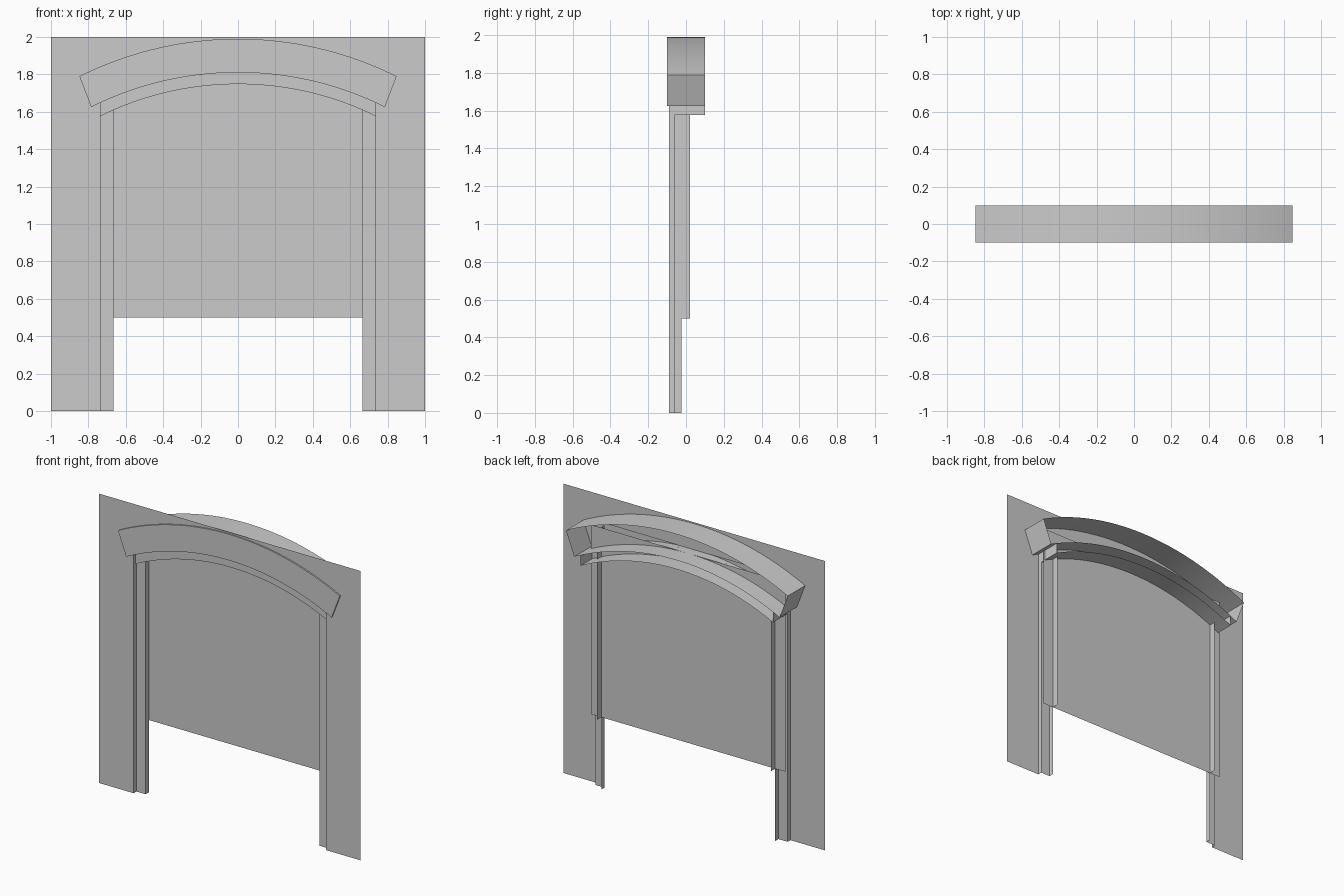
import bpy
import math

cube = bpy.data.objects.get("Cube")
if cube:
    bpy.data.objects.remove(cube)

grey = bpy.data.materials.new("plain_grey")
grey.use_nodes = True
colour = (0.6, 0.6, 0.6, 1)
grey.diffuse_color = colour
grey.node_tree.nodes["Principled BSDF"].inputs["Base Color"].default_value = colour

OPENING = 0.735    # half width of the wall opening
REVEAL = 0.665     # half width inside the jambs
HEAD = 1.81        # top of the opening
PANEL_Y = -0.025   # depth of the panel behind the jambs
STEPS = 40


def build(name, verts, faces, smooth=False):
    mesh = bpy.data.meshes.new(name)
    mesh.from_pydata(verts, [], faces)
    mesh.materials.append(grey)
    obj = bpy.data.objects.new(name, mesh)
    bpy.context.collection.objects.link(obj)
    if smooth:
        bpy.ops.object.select_all(action='DESELECT')
        obj.select_set(True)
        bpy.context.view_layer.objects.active = obj
        bpy.ops.object.shade_smooth_by_angle(angle=math.radians(30))


def loft(name, rows, smooth=False):
    """Skin a sheet across equal rows of points."""
    n = len(rows[0])
    verts = [p for row in rows for p in row]
    faces = [(r * n + i, r * n + i + 1, (r + 1) * n + i + 1, (r + 1) * n + i)
             for r in range(len(rows) - 1) for i in range(n - 1)]
    build(name, verts, faces, smooth)


def arc(half, end_z, apex, y):
    """Row of points along a shallow arc from -half to +half."""
    sag = apex - end_z
    radius = (half * half + sag * sag) / (2 * sag)
    span = math.asin(half / radius)
    angles = [span * (2 * i / STEPS - 1) for i in range(STEPS + 1)]
    return [(radius * math.sin(a), y, apex - radius + radius * math.cos(a)) for a in angles]


def upright(name, profile, bottom, top, side):
    """Vertical sheet following a plan profile."""
    loft(name, [[(side * x, y, z) for x, y in profile] for z in (bottom, top)])


def end_cap(name, upper, lower, front, side):
    """Flat end closing an arched moulding."""
    corners = [(upper, front), (upper, 0.1), (lower, 0.1), (lower, front)]
    build(name, [(side * end[0], y, end[1]) for end, y in corners], [range(4)])


# Flat wall with its opening
wall = [(-1, 0), (-1, 2), (1, 2), (1, 0), (OPENING, 0), (OPENING, HEAD),
        (-OPENING, HEAD), (-OPENING, 0)]
build("wall", [(x, -0.09, z) for x, z in wall], [range(len(wall))])

# Recessed panel, running on behind the jambs
loft("panel", [[(-0.745, PANEL_Y, z), (0.745, PANEL_Y, z)] for z in (0.5, HEAD)])

# Arched hood and the narrow trim beneath it, both open at the back
outer = (0.848, 1.79, 1.99)
inner = (0.785, 1.625, 1.81)
trim_top = (OPENING, 1.649, 1.81)
soffit = (OPENING, 1.577, 1.748)
loft("arch_hood", [arc(*outer, 0.1), arc(*outer, -0.1),
                   arc(*inner, -0.1), arc(*inner, 0.1)], True)
loft("arch_trim", [arc(*trim_top, -0.07), arc(*soffit, -0.07), arc(*soffit, 0.1)], True)

# Stepped jambs, rear fins and arch ends on each side
for side, label in ((1, "left"), (-1, "right")):
    upright(label + "_jamb",
            [(OPENING, -0.09), (OPENING, -0.06), (REVEAL, -0.06), (REVEAL, PANEL_Y)],
            0, HEAD, side)
    upright(label + "_rear_fin", [(REVEAL, PANEL_Y), (REVEAL, 0.021)], 0.5, 1.67, side)
    end_cap(label + "_hood_end", outer, inner, -0.1, side)
    end_cap(label + "_trim_end", trim_top, soffit, -0.07, side)
